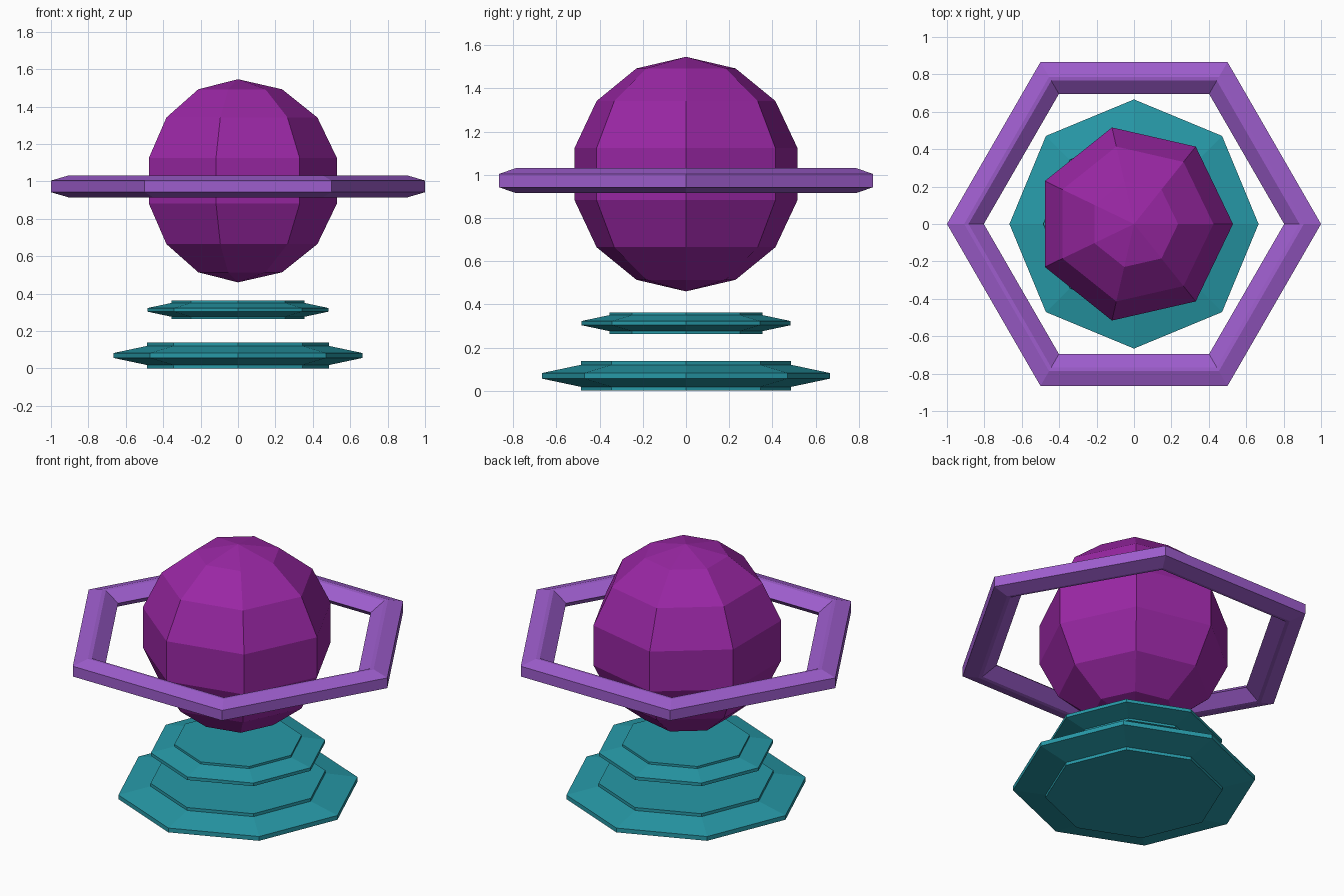
import bpy
import bmesh
from math import sin, cos, pi

if "Cube" in bpy.data.objects:
    bpy.data.objects.remove(bpy.data.objects["Cube"])


def material(name, rgb):
    m = bpy.data.materials.new(name)
    m.diffuse_color = (*rgb, 1)
    m.use_nodes = True
    m.node_tree.nodes["Principled BSDF"].inputs["Base Color"].default_value = m.diffuse_color
    return m


def lathe(name, profile, sides, z, mat, closed=False):
    """Flat-faced solid: revolve (radius, height) points, first corner on +x."""
    bm = bmesh.new()
    rows = []
    for r, h in profile:
        if r < 1e-5:
            rows.append([bm.verts.new((0, 0, h))] * sides)
        else:
            rows.append([bm.verts.new((r * cos(2 * pi * i / sides),
                                       r * sin(2 * pi * i / sides), h))
                         for i in range(sides)])
    pairs = list(zip(rows, rows[1:]))
    if closed:
        pairs.append((rows[-1], rows[0]))
    for a, b in pairs:
        for i in range(sides):
            j = (i + 1) % sides
            quad = dict.fromkeys((a[i], a[j], b[j], b[i]))
            bm.faces.new(list(quad))
    # End caps for open profiles that do not reach the axis
    if not closed:
        for row, (r, h) in ((rows[0], profile[0]), (rows[-1], profile[-1])):
            if r > 1e-5:
                bm.faces.new(row)
    bmesh.ops.recalc_face_normals(bm, faces=bm.faces[:])
    mesh = bpy.data.meshes.new(name)
    bm.to_mesh(mesh)
    bm.free()
    mesh.materials.append(mat)
    ob = bpy.data.objects.new(name, mesh)
    ob.location.z = z
    bpy.context.collection.objects.link(ob)
    return ob


magenta = material("magenta", (0.32, 0.02, 0.37))
violet = material("violet", (0.34, 0.11, 0.61))
teal = material("teal", (0.02, 0.32, 0.39))

# Seven-sided low-poly orb
R = 0.543
orb = [(R * sin(pi * k / 7), -R * cos(pi * k / 7)) for k in range(8)]
lathe("orb", orb, 7, 1.003, magenta)

# Hexagonal ring: flat outer rim, inner edge coming to a point
upper = [(1.0, 0.031), (0.908, 0.058), (0.885, 0.056)]
ring = upper + [(0.803, 0)] + [(r, -h) for r, h in reversed(upper)]
lathe("orbit_ring", ring, 6, 0.973, violet, closed=True)

# Two stepped octagonal base discs, the upper one smaller
half = [(0.487, 0.069), (0.487, 0.051), (0.666, 0.013)]
disc = [(r, -h) for r, h in half] + half[::-1]
for name, s, z in (("lower_disc", 1.0, 0.069), ("upper_disc", 0.728, 0.313)):
    lathe(name, [(r * s, h * s) for r, h in disc], 8, z, teal)
